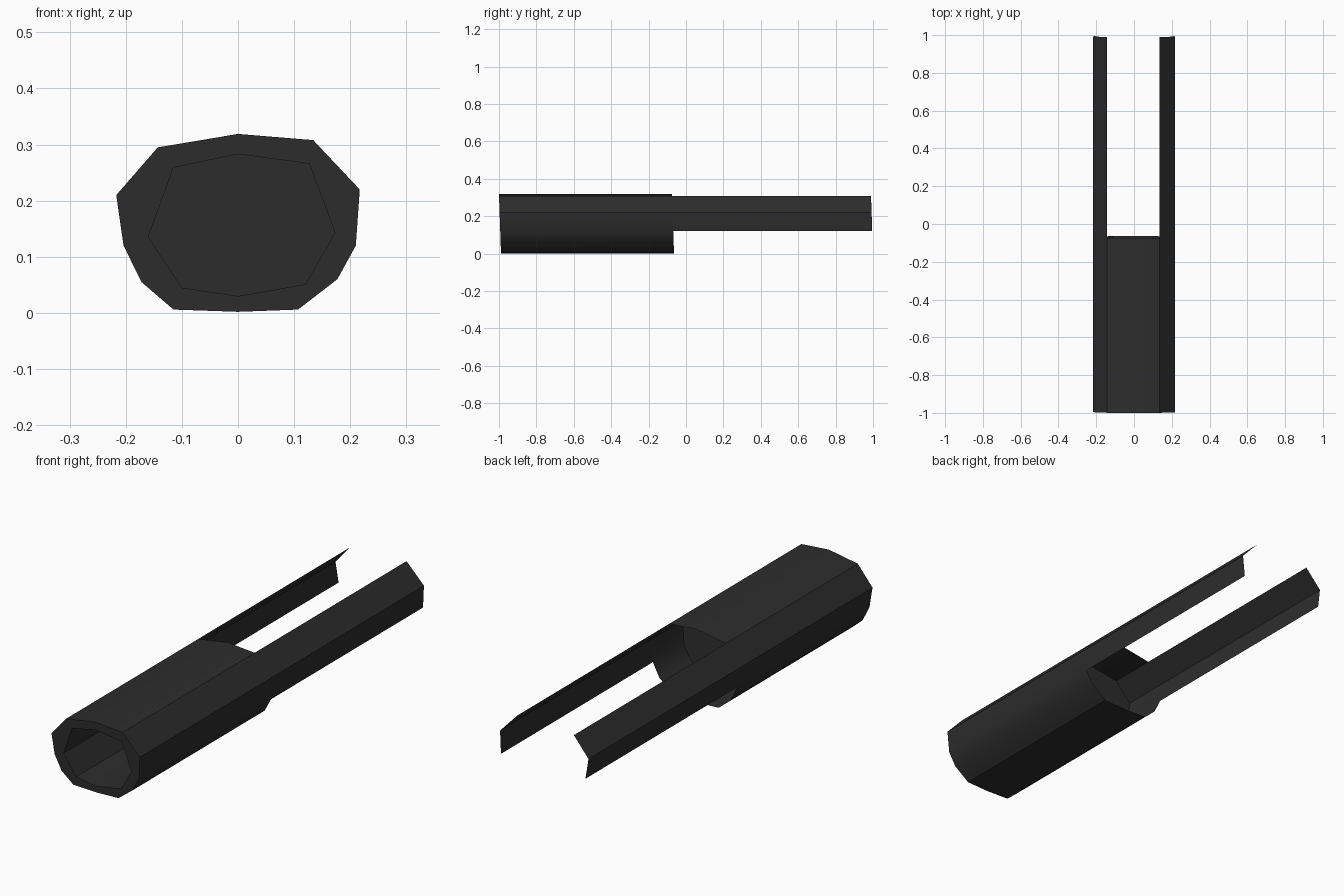
import bpy
import bmesh

if "Cube" in bpy.data.objects:
    bpy.data.objects.remove(bpy.data.objects["Cube"], do_unlink=True)

mat = bpy.data.materials.new("charcoal")
mat.use_nodes = True
colour = (0.026, 0.026, 0.026, 1)
mat.diffuse_color = colour
mat.node_tree.nodes["Principled BSDF"].inputs["Base Color"].default_value = colour

# Cross-sections as (x, z), clockwise seen from the front
OUTER = [(-0.143, 0.295), (0, 0.319), (0.134, 0.308), (0.217, 0.22),
         (0.21, 0.12), (0.177, 0.06), (0.107, 0.006), (0, 0.002),
         (-0.115, 0.006), (-0.172, 0.055), (-0.204, 0.12), (-0.217, 0.21)]
BORE = [(-0.115, 0.259), (0, 0.283), (0.127, 0.266), (0.173, 0.143),
        (0.12, 0.051), (0, 0.03), (-0.1, 0.045), (-0.16, 0.135)]
FRONT, BULKHEAD, BACK, TIP = -0.989, -0.28, -0.064, 1.0


def ring(bm, profile, y):
    """Vertices of a cross-section; the ends lean slightly forward at the top."""
    return [bm.verts.new((x, y - 0.035 * z, z)) for x, z in profile]


def finish(name, bm):
    mesh = bpy.data.meshes.new(name)
    bm.to_mesh(mesh)
    bm.free()
    obj = bpy.data.objects.new(name, mesh)
    bpy.context.collection.objects.link(obj)
    mesh.materials.append(mat)
    bpy.ops.object.select_all(action='DESELECT')
    obj.select_set(True)
    bpy.context.view_layer.objects.active = obj
    bpy.ops.object.shade_smooth_by_angle(angle=0.52)
    return obj


def sweep(name, profile, y0, y1, closed=True, inward=False):
    """Thin sheet following the profile from y0 to y1."""
    bm = bmesh.new()
    a, b = ring(bm, profile, y0), ring(bm, profile, y1)
    n = len(profile)
    for i in range(n if closed else n - 1):
        j = (i + 1) % n
        face = bm.faces.new((a[i], b[i], b[j], a[j]))
        if inward:
            face.normal_flip()
    return finish(name, bm)


# Main tube and the bore inside it
sweep("tube_shell", OUTER, FRONT, BACK)
sweep("bore_wall", BORE, FRONT, BULKHEAD, inward=True)

# Two long side rails continuing the shell
sweep("left_rail", OUTER[2:5], BACK, TIP, closed=False)
sweep("right_rail", OUTER[10:] + OUTER[:1], BACK, TIP, closed=False)

# Wall closing the tube behind the bore
bm = bmesh.new()
bm.faces.new(list(reversed(ring(bm, OUTER, BULKHEAD))))
finish("bulkhead", bm)

# Front rim between shell and bore
bm = bmesh.new()
edges = []
for profile in (OUTER, BORE):
    loop = ring(bm, profile, FRONT)
    edges += [bm.edges.new((v, loop[i - 1])) for i, v in enumerate(loop)]
bmesh.ops.triangle_fill(bm, use_beauty=True, edges=edges)
bm.normal_update()
for face in bm.faces:
    if face.normal.y > 0:
        face.normal_flip()
finish("front_rim", bm)
